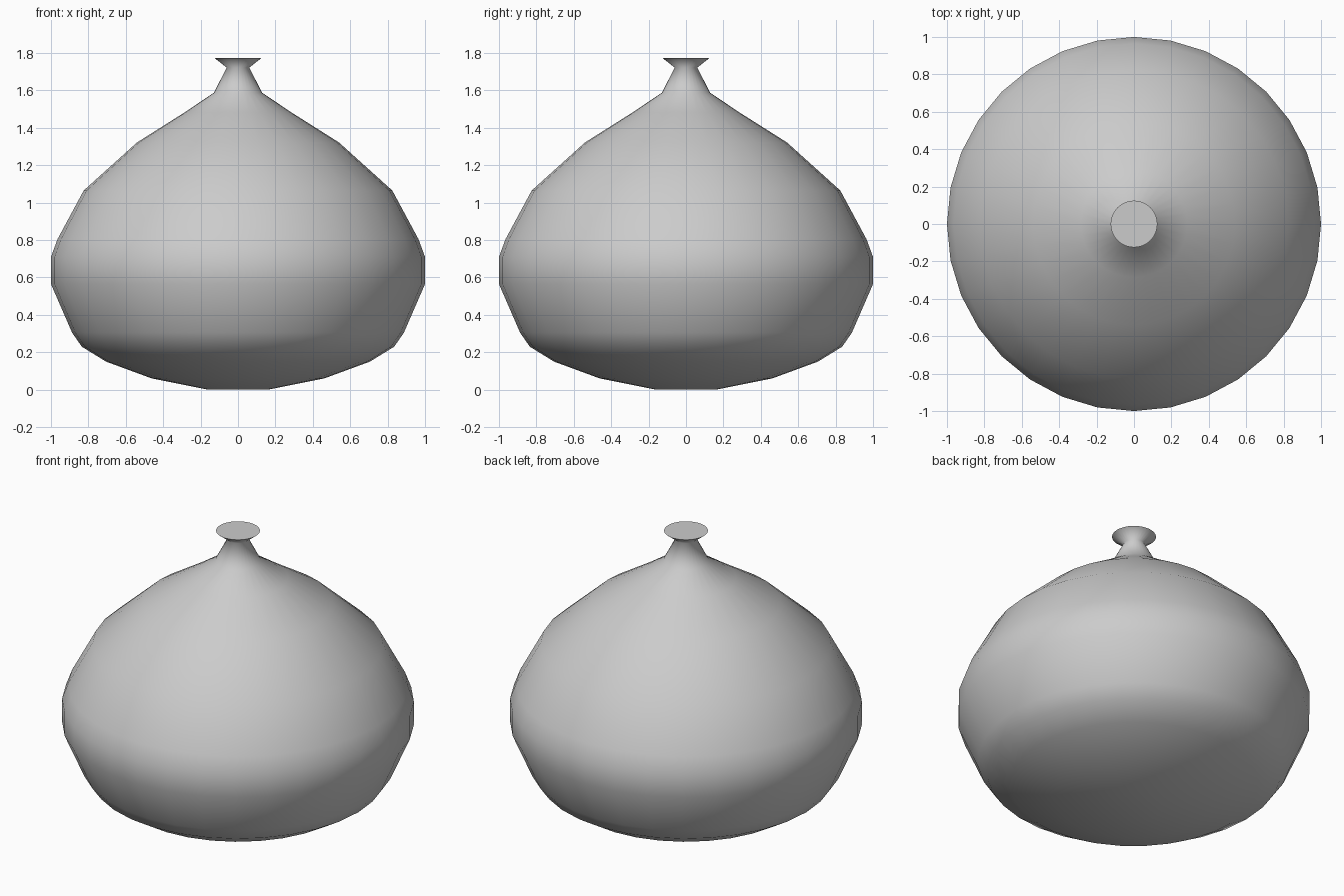
import bpy, bmesh, math

if "Cube" in bpy.data.objects:
    bpy.data.objects.remove(bpy.data.objects["Cube"])

SIDES = 32
# Outer profile (radius, height) from foot to rim
PROFILE = [(0.16, 0.0), (0.46, 0.06), (0.705, 0.15), (0.835, 0.23), (0.887, 0.305),
           (1.0, 0.565), (1.0, 0.71), (0.965, 0.805), (0.825, 1.065), (0.54, 1.322),
           (0.285, 1.483), (0.13, 1.587), (0.06, 1.722), (0.125, 1.773)]

# Bottle body: stacked rings joined with quads
bm = bmesh.new()
rings = []
for r, z in PROFILE:
    rings.append([bm.verts.new((r * math.cos(2 * math.pi * i / SIDES),
                                r * math.sin(2 * math.pi * i / SIDES), z))
                  for i in range(SIDES)])
for low, high in zip(rings, rings[1:]):
    for i in range(SIDES):
        j = (i + 1) % SIDES
        bm.faces.new((low[i], low[j], high[j], high[i]))

# Flat base and flat stopper top
bm.faces.new(rings[0][::-1])
bm.faces.new(rings[-1])

mesh = bpy.data.meshes.new("bottle")
bm.to_mesh(mesh)
bm.free()
bottle = bpy.data.objects.new("bottle", mesh)
bpy.context.collection.objects.link(bottle)

# Smooth everywhere except the rim edge
bpy.context.view_layer.objects.active = bottle
bottle.select_set(True)
bpy.ops.object.shade_smooth_by_angle(angle=math.radians(100))
